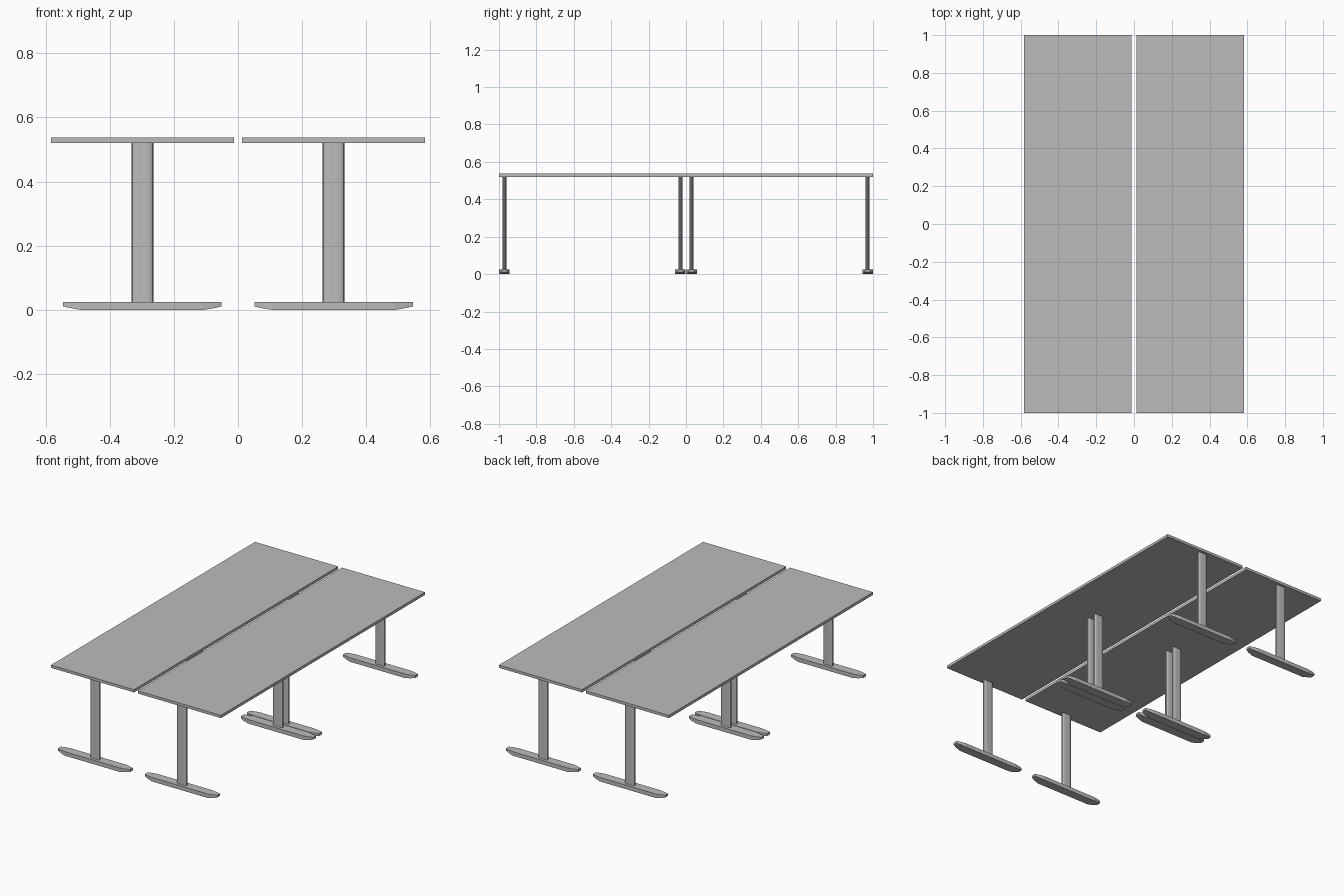
import bpy, bmesh
from math import cos, sin, pi

cube = bpy.data.objects.get("Cube")
if cube:
    bpy.data.objects.remove(cube)

grey = bpy.data.materials.new("plain grey")
grey.use_nodes = True
colour = (0.5, 0.5, 0.5, 1)
grey.diffuse_color = colour
grey.node_tree.nodes["Principled BSDF"].inputs["Base Color"].default_value = colour


def prism(name, outline, z0, z1, shape=None):
    """Extrude a closed outline from z0 to z1, optionally reshaping the vertices."""
    bm = bmesh.new()
    base = bm.faces.new([bm.verts.new((x, y, z0)) for x, y in outline])
    extruded = bmesh.ops.extrude_face_region(bm, geom=[base])["geom"]
    for v in extruded:
        if isinstance(v, bmesh.types.BMVert):
            v.co.z = z1
    if shape:
        shape(bm)
    bmesh.ops.recalc_face_normals(bm, faces=bm.faces)
    mesh = bpy.data.meshes.new(name)
    bm.to_mesh(mesh)
    bm.free()
    mesh.materials.append(grey)
    obj = bpy.data.objects.new(name, mesh)
    bpy.context.collection.objects.link(obj)
    return obj


def rect(w, d):
    return [(-w, -d), (w, -d), (w, d), (-w, d)]


# Leg cross-section: a flattened tube with faceted round ends
def leg_outline(half, r, flat, steps=6):
    right = [(flat + (half - flat) * cos(a), r * sin(a))
             for a in (-pi / 2 + pi * i / steps for i in range(steps + 1))]
    return right + [(-x, -y) for x, y in right]


# Foot: slim boat shape built from cross-sections along its length
STATIONS = [(0.19, 0.028, 0), (0.225, 0.021, 0.006), (0.247, 0.014, 0.011)]
FOOT_TOP = 0.025


def foot(name):
    bm = bmesh.new()
    sections = [(-x, w, z) for x, w, z in reversed(STATIONS)] + STATIONS
    rings = [[bm.verts.new(p) for p in ((x, -w, z), (x, w, z),
                                        (x, w, FOOT_TOP), (x, -w, FOOT_TOP))]
             for x, w, z in sections]
    for a, b in zip(rings, rings[1:]):
        for i in range(4):
            j = (i + 1) % 4
            bm.faces.new((a[i], a[j], b[j], b[i]))
    bm.faces.new(rings[0])
    bm.faces.new(rings[-1])
    bmesh.ops.recalc_face_normals(bm, faces=bm.faces)
    mesh = bpy.data.meshes.new(name)
    bm.to_mesh(mesh)
    bm.free()
    mesh.materials.append(grey)
    obj = bpy.data.objects.new(name, mesh)
    bpy.context.collection.objects.link(obj)
    return obj


# Four desks, two by two, each with a top and two T-shaped legs
for sx, side in ((-1, "right"), (1, "left")):
    for sy, end in ((-1, "front"), (1, "back")):
        x = sx * 0.298
        top = prism(f"{end}_{side}_desk_top", rect(0.285, 0.5), 0.52, 0.537)
        top.location = (x, sy * 0.5, 0)
        for y, place in ((0.03, "inner"), (0.971, "outer")):
            leg = prism(f"{end}_{side}_{place}_leg",
                        leg_outline(0.034, 0.011, 0.014), FOOT_TOP, 0.52)
            leg.location = (x, sy * y, 0)
            base = foot(f"{end}_{side}_{place}_foot")
            base.location = (x, sy * y, 0)
